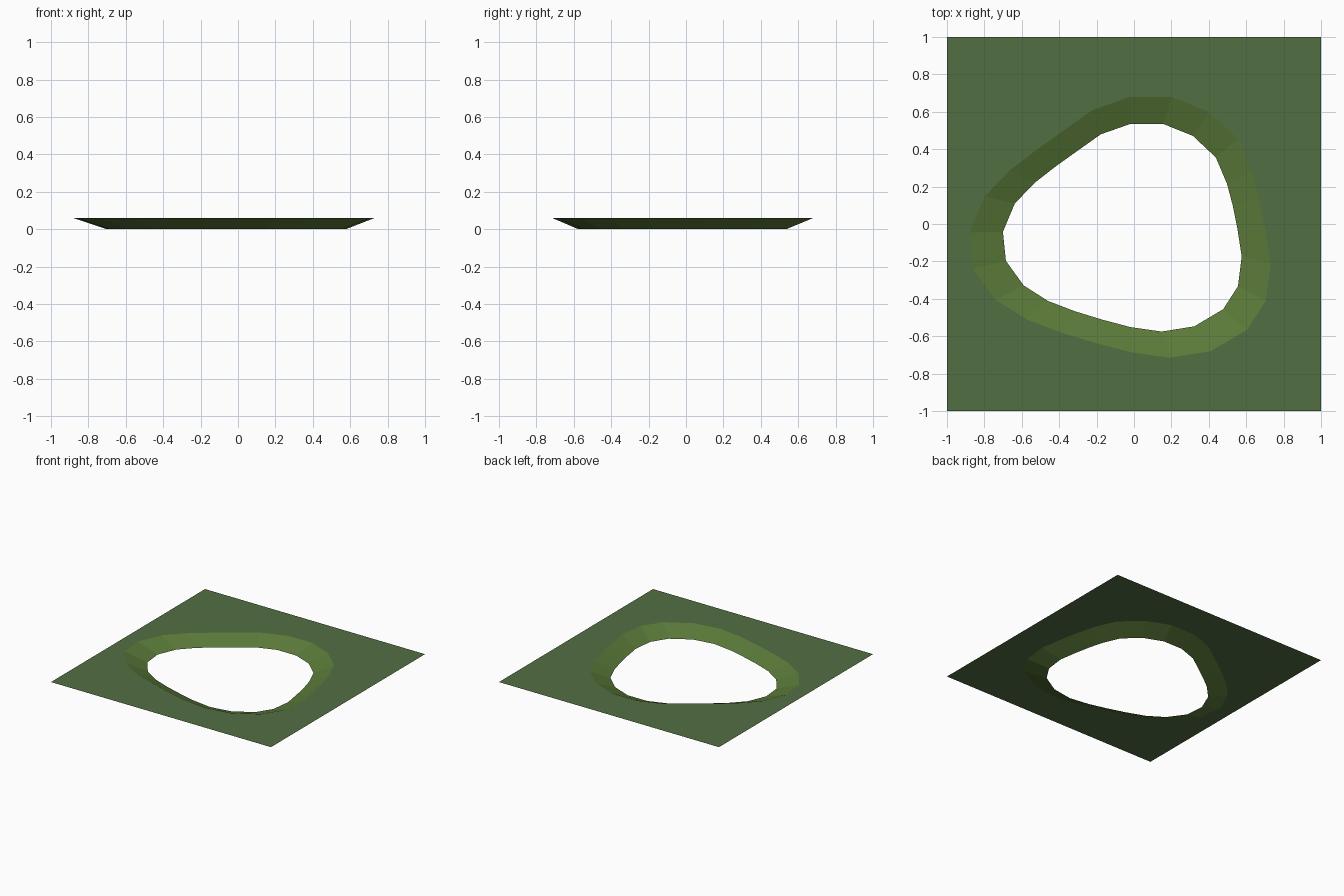
import bpy, bmesh
from mathutils import Vector

if "Cube" in bpy.data.objects:
    bpy.data.objects.remove(bpy.data.objects["Cube"])

TOP = 0.06  # height of the level ground


def material(name, color):
    m = bpy.data.materials.new(name)
    m.diffuse_color = (*color, 1)
    m.use_nodes = True
    m.node_tree.nodes["Principled BSDF"].inputs["Base Color"].default_value = m.diffuse_color
    return m


def finish(bm, name, mat):
    """Turn all faces upward and make an object."""
    bm.normal_update()
    for f in bm.faces:
        if f.normal.z < 0:
            f.normal_flip()
    mesh = bpy.data.meshes.new(name)
    bm.to_mesh(mesh)
    bm.free()
    mesh.materials.append(mat)
    obj = bpy.data.objects.new(name, mesh)
    bpy.context.collection.objects.link(obj)
    return obj


def loop(bm, points, z):
    """Closed loop of edges at one height."""
    vs = [bm.verts.new((x, y, z)) for x, y in points]
    edges = [bm.edges.new((a, b)) for a, b in zip(vs, vs[1:] + vs[:1])]
    return vs, edges


# Upper rim of the pond, clockwise from the back
rim = [(0.20, 0.68), (0.40, 0.60), (0.555, 0.455), (0.63, 0.28), (0.67, 0.13),
       (0.70, -0.02), (0.73, -0.21), (0.705, -0.41), (0.605, -0.565),
       (0.41, -0.68), (0.19, -0.715), (-0.02, -0.685), (-0.21, -0.635),
       (-0.39, -0.58), (-0.575, -0.51), (-0.74, -0.405), (-0.86, -0.24),
       (-0.88, -0.045), (-0.80, 0.145), (-0.665, 0.285), (-0.53, 0.39),
       (-0.39, 0.49), (-0.22, 0.61), (-0.02, 0.68)]
# Lower rim is the same outline drawn inward
floor_rim = [(x * 0.793 - 0.003, y * 0.796 - 0.006) for x, y in rim]

grass = material("grass_green", (0.085, 0.157, 0.057))
moss = material("moss_green", (0.105, 0.195, 0.041))

# Level square of ground with the pond opening
bm = bmesh.new()
_, square_edges = loop(bm, [(-1, -1), (1, -1), (1, 1), (-1, 1)], TOP)
_, hole_edges = loop(bm, rim, TOP)
bmesh.ops.triangle_fill(bm, use_beauty=True, edges=square_edges + hole_edges,
                        normal=Vector((0, 0, 1)))
finish(bm, "ground", grass)

# Sloping bank down to the open floor
bm = bmesh.new()
upper, _ = loop(bm, rim, TOP)
lower, _ = loop(bm, floor_rim, 0)
for i in range(len(upper)):
    j = (i + 1) % len(upper)
    bm.faces.new((upper[i], upper[j], lower[j], lower[i]))
finish(bm, "pond_bank", moss)
